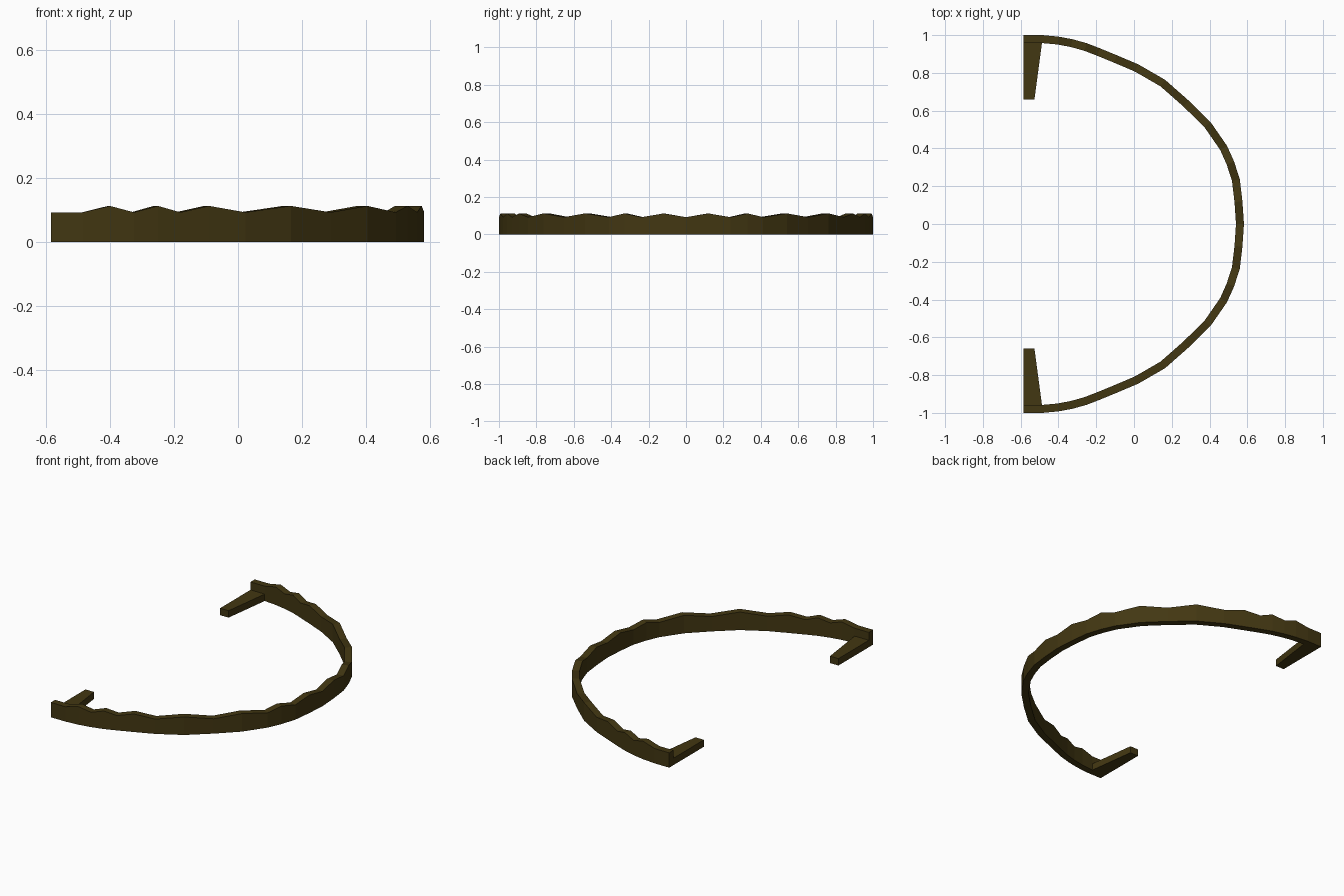
import bpy, bmesh
from mathutils import Vector

if "Cube" in bpy.data.objects:
    bpy.data.objects.remove(bpy.data.objects["Cube"])

mat = bpy.data.materials.new("dark_bronze")
mat.diffuse_color = (0.055, 0.038, 0.006, 1)
mat.use_nodes = True
mat.node_tree.nodes["Principled BSDF"].inputs["Base Color"].default_value = mat.diffuse_color


def finish(name, bm):
    bmesh.ops.recalc_face_normals(bm, faces=bm.faces[:])
    mesh = bpy.data.meshes.new(name)
    bm.to_mesh(mesh)
    bm.free()
    mesh.materials.append(mat)
    obj = bpy.data.objects.new(name, mesh)
    bpy.context.collection.objects.link(obj)
    return obj


# Outer outline of one half, from the closed end to the open tip
half = [(.582, 0), (.574, .12), (.56, .237), (.53, .33), (.493, .413),
        (.405, .54), (.29, .653), (.165, .763), (.023, .845), (-.09, .893),
        (-.18, .93), (-.25, .957), (-.325, .978), (-.40, .992),
        (-.485, 1.0), (-.585, 1.0)]
n = len(half)
# Wavy top edge: alternating low and high points, flat at the tips
top = [0.112 if i % 2 and i < n - 1 else 0.092 for i in range(n)]
path = [(x, -y, z) for (x, y), z in zip(half[:0:-1], top[:0:-1])]
path += [(x, y, z) for (x, y), z in zip(half, top)]

# Curved band: a rectangular section carried along the outline
THICK = 0.042
bm = bmesh.new()
rings = []
for i, (x, y, z) in enumerate(path):
    p = Vector((x, y))
    dirs = []
    if i > 0:
        dirs.append((p - Vector(path[i - 1][:2])).normalized())
    if i < len(path) - 1:
        dirs.append((Vector(path[i + 1][:2]) - p).normalized())
    t = sum(dirs, Vector((0, 0))).normalized()
    q = p + Vector((-t.y, t.x)) * THICK / t.dot(dirs[0])
    rings.append([bm.verts.new(c) for c in
                  ((p.x, p.y, 0), (q.x, q.y, 0), (q.x, q.y, z), (p.x, p.y, z))])
for a, b in zip(rings, rings[1:]):
    for k in range(4):
        j = (k + 1) % 4
        bm.faces.new((a[k], a[j], b[j], b[k]))
bm.faces.new(rings[0])
bm.faces.new(rings[-1])
finish("wavy_band", bm)

# Tapered arms pointing inwards from the two tips
for side, label in ((1, "back"), (-1, "front")):
    bm = bmesh.new()
    outline = [(-.585, .66), (-.527, .66), (-.487, .96), (-.585, .96)]
    lower = [bm.verts.new((x, y * side, 0)) for x, y in outline]
    face = bm.faces.new(lower)
    ext = bmesh.ops.extrude_face_region(bm, geom=[face])
    for v in ext["geom"]:
        if isinstance(v, bmesh.types.BMVert):
            v.co.z = 0.043
    finish(label + "_arm", bm)
